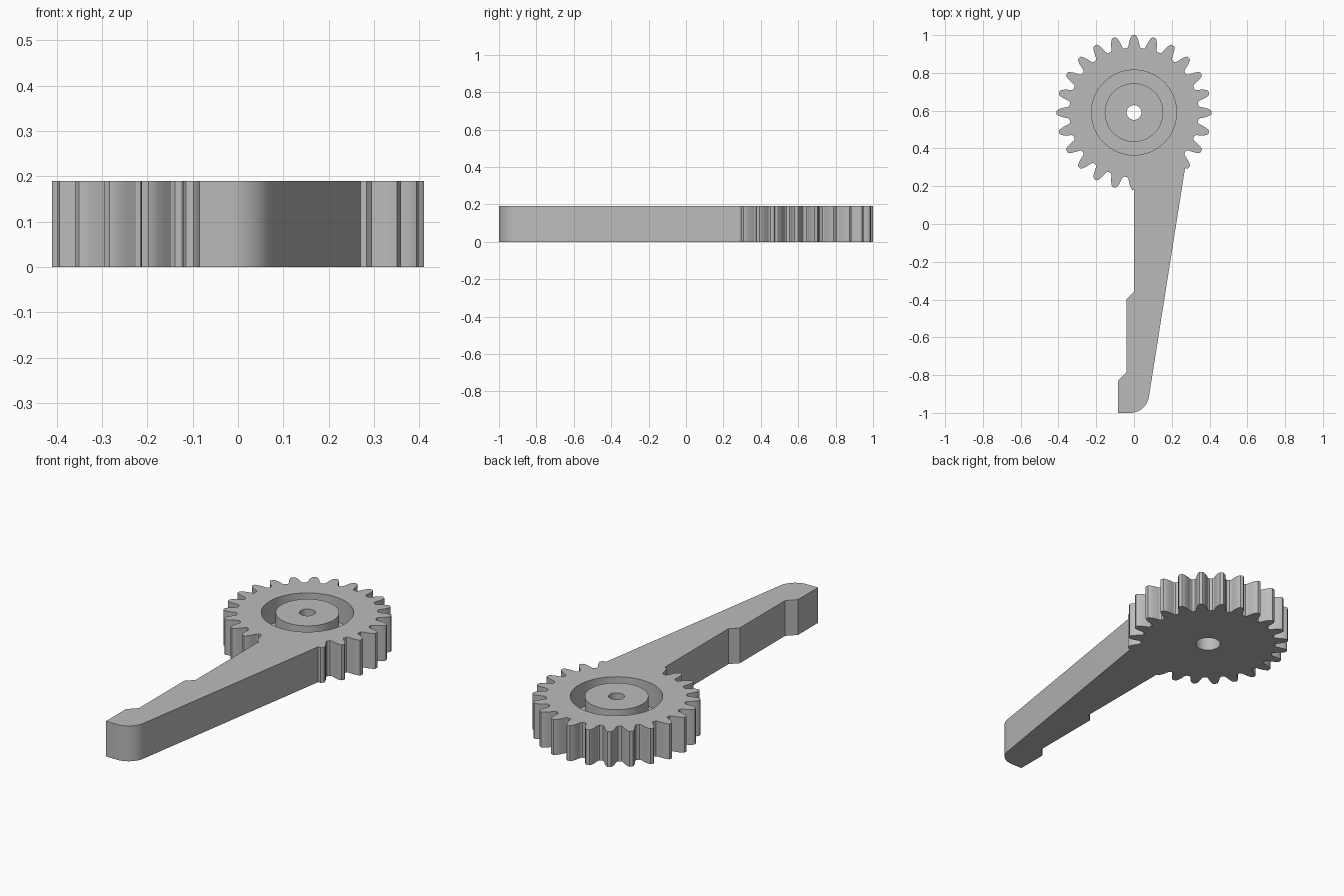
import bpy, bmesh
from math import sin, cos, radians

cube = bpy.data.objects.get("Cube")
if cube:
    bpy.data.objects.remove(cube, do_unlink=True)

HEIGHT = 0.19
HUB_Y = 0.59
TEETH = 24

grey = bpy.data.materials.new("plain grey")
grey.use_nodes = True
colour = (0.5, 0.5, 0.5, 1)
grey.diffuse_color = colour
grey.node_tree.nodes["Principled BSDF"].inputs["Base Color"].default_value = colour


def polar(radius, degrees, cx=0, cy=HUB_Y):
    a = radians(degrees)
    return cx + radius * cos(a), cy + radius * sin(a)


def prism(name, outline, z0, z1):
    """Extrude a flat anticlockwise outline from z0 to z1."""
    bm = bmesh.new()
    base = bm.faces.new([bm.verts.new((x, y, z0)) for x, y in outline])
    top = bmesh.ops.extrude_face_region(bm, geom=[base])["geom"]
    bmesh.ops.translate(bm, vec=(0, 0, z1 - z0),
                        verts=[v for v in top if isinstance(v, bmesh.types.BMVert)])
    bmesh.ops.recalc_face_normals(bm, faces=bm.faces)
    mesh = bpy.data.meshes.new(name)
    bm.to_mesh(mesh)
    bm.free()
    mesh.materials.append(grey)
    obj = bpy.data.objects.new(name, mesh)
    bpy.context.collection.objects.link(obj)
    return obj


def disc(name, radius, z0, z1, sides=64):
    return prism(name, [polar(radius, 360 * i / sides) for i in range(sides)], z0, z1)


def combine(target, other, operation):
    """Apply a boolean and remove the helper."""
    mod = target.modifiers.new(operation, "BOOLEAN")
    mod.operation = operation
    mod.solver = "EXACT"
    mod.object = other
    bpy.context.view_layer.objects.active = target
    bpy.ops.object.modifier_apply(modifier=mod.name)
    bpy.data.objects.remove(other, do_unlink=True)


# Gear wheel: one half tooth (angle, radius), mirrored and repeated
half = [(-6.1, 0.343), (-5.0, 0.35), (-4.4, 0.362), (-3.8, 0.376),
        (-3.0, 0.391), (-2.1, 0.403), (-1.2, 0.41)]
tooth = half + [(-a, r) for a, r in reversed(half)]
gear = prism("gear_lever",
             [polar(r, 360 * i / TEETH + a) for i in range(TEETH) for a, r in tooth],
             0, HEIGHT)

# Lever arm with a rounded toe and two chamfered steps
toe = [polar(0.1, -90 + 81 * i / 12, -0.02, -0.9) for i in range(13)]
arm_outline = [(-0.085, -1.0)] + toe + [
    (0.27, 0.295), (0.22, 0.35), (0, 0.34),
    (0, -0.36), (-0.04, -0.4), (-0.04, -0.785), (-0.085, -0.83)]
combine(gear, prism("arm", arm_outline, 0, HEIGHT), "UNION")

# Ring groove in the top, leaving the boss standing
groove = disc("groove_cutter", 0.225, 0.06, HEIGHT + 0.05)
combine(groove, disc("boss_core", 0.155, 0.0, HEIGHT + 0.1), "DIFFERENCE")
combine(gear, groove, "DIFFERENCE")

# Through bore and wider counterbore underneath
combine(gear, disc("bore_cutter", 0.039, -0.05, HEIGHT + 0.05, 48), "DIFFERENCE")
combine(gear, disc("counterbore_cutter", 0.063, -0.05, 0.12, 48), "DIFFERENCE")

# Smooth the curved walls, keep the rims crisp
bpy.ops.object.select_all(action="DESELECT")
gear.select_set(True)
bpy.context.view_layer.objects.active = gear
bpy.ops.object.shade_smooth_by_angle(angle=radians(25))
